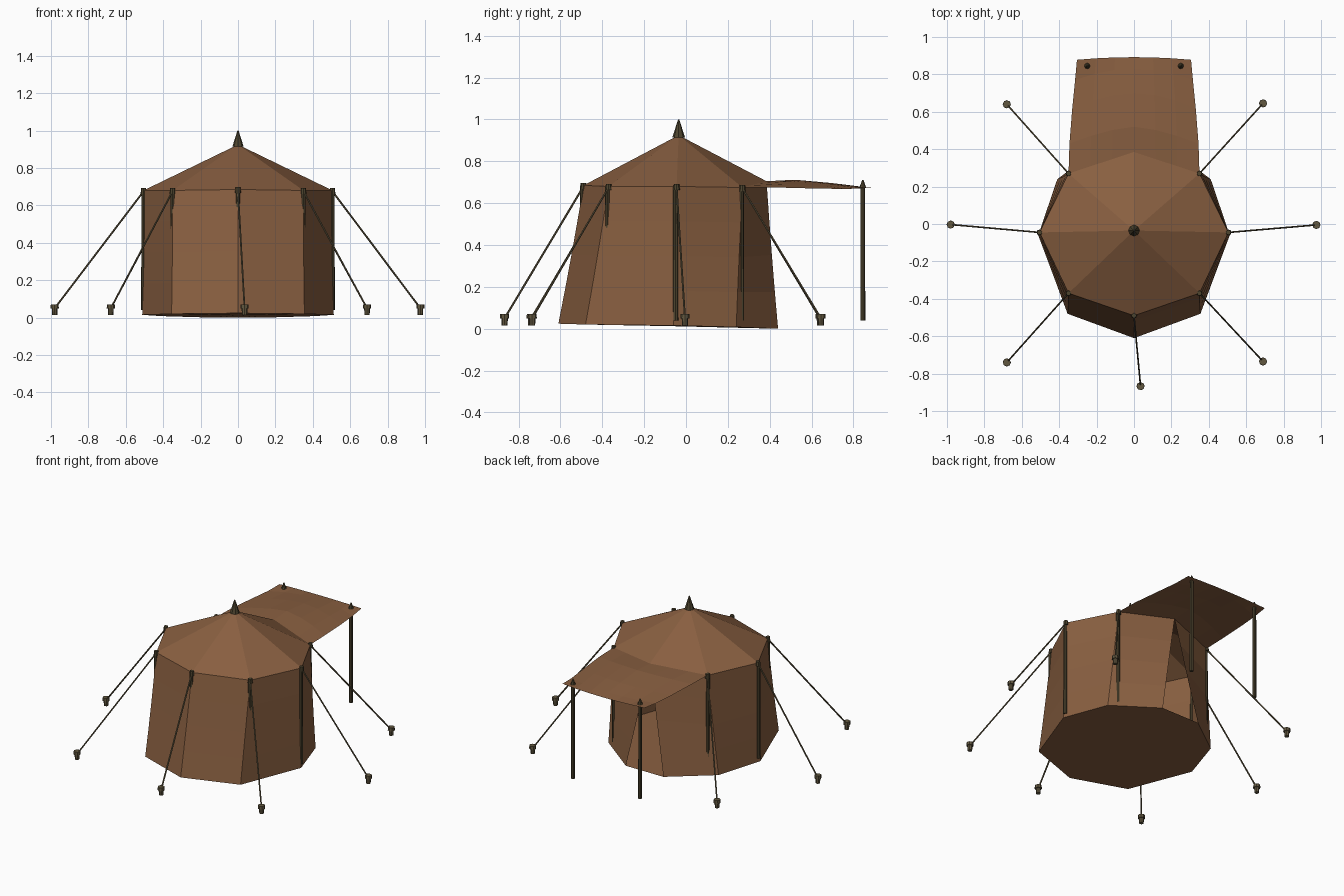
import bpy
from mathutils import Vector

if "Cube" in bpy.data.objects:
    bpy.data.objects.remove(bpy.data.objects["Cube"])


def material(name, color):
    m = bpy.data.materials.new(name)
    m.diffuse_color = (*color, 1)
    m.use_nodes = True
    m.node_tree.nodes["Principled BSDF"].inputs["Base Color"].default_value = m.diffuse_color
    return m


CANVAS = material("canvas", (0.25, 0.115, 0.052))
WOOD = material("wood", (0.075, 0.058, 0.028))
ROPE = material("rope", (0.12, 0.095, 0.05))


def mesh(name, verts, faces, mat):
    me = bpy.data.meshes.new(name)
    me.from_pydata([tuple(v) for v in verts], [], faces)
    me.materials.append(mat)
    ob = bpy.data.objects.new(name, me)
    bpy.context.collection.objects.link(ob)
    return ob


def rod(name, a, b, r1, r2, sides, mat):
    a, b = Vector(a), Vector(b)
    d = b - a
    bpy.ops.mesh.primitive_cone_add(vertices=sides, radius1=r1, radius2=r2,
                                    depth=d.length, location=(a + b) / 2)
    ob = bpy.context.object
    ob.name = name
    ob.rotation_euler = d.to_track_quat('Z', 'Y').to_euler()
    ob.data.materials.append(mat)
    return ob


# eave ring, starting at the doorway (back centre) and going round
half = [(0.35, 0.27, 0.675), (0.505, -0.045, 0.68), (0.35, -0.37, 0.68)]
eave = [(0, 0.385, 0.705)] + half + [(0, -0.49, 0.685)] + \
       [(-x, y, z) for x, y, z in reversed(half)]

# wall foot: nine points, parted at the door
foot_half = [(0.14, 0.44, 0.0), (0.41, 0.24, 0.008), (0.512, -0.06, 0.015),
             (0.355, -0.48, 0.02)]
foot = foot_half + [(0, -0.61, 0.024)] + [(-x, y, z) for x, y, z in reversed(foot_half)]

# roof
apex = (0, -0.035, 0.925)
mesh("roof", eave + [apex], [((i + 1) % 8, i, 8) for i in range(8)], CANVAS)

# walls: each panel is split into rows with a slight inward sag
ROWS = 4
tops = eave + [eave[0]]
verts, faces = [], []
for r in range(ROWS + 1):
    t = r / ROWS
    for top, bot in zip(tops, foot):
        p = Vector(bot).lerp(Vector(top), t)
        sag = 1 - 0.02 * t * (1 - t)
        verts.append((p.x * sag, p.y * sag, p.z))
for r in range(ROWS):
    for i in range(8):
        a = r * 9 + i
        faces.append((a + 1, a, a + 9, a + 10))
mesh("walls", verts, faces, CANVAS)

# floor
mesh("floor", foot + [(0, -0.06, 0.012)],
     [(i, (i + 1) % 9, 9) for i in range(9)], CANVAS)

# awning: rows of centre y, side y, half width, centre z, side z, curve power
rows = [(0.385, 0.27, 0.35, 0.705, 0.675, 1), (0.52, 0.43, 0.345, 0.712, 0.675, 1.5),
        (0.70, 0.62, 0.33, 0.696, 0.67, 1.8), (0.83, 0.77, 0.315, 0.68, 0.668, 2),
        (0.892, 0.878, 0.305, 0.672, 0.675, 2)]
verts = []
for yc, ys, w, zc, zs, p in rows:
    for k in range(-3, 4):
        t = abs(k / 3) ** p
        verts.append((w * k / 3, yc + (ys - yc) * t, zc + (zs - zc) * t))
mesh("awning", verts, [(r * 7 + i, r * 7 + i + 1, r * 7 + i + 8, r * 7 + i + 7)
                       for r in range(4) for i in range(6)], CANVAS)

# awning poles with pointed tips
for x in (-0.25, 0.25):
    rod("awning_pole", (x, 0.845, 0.04), (x, 0.845, 0.68), 0.012, 0.011, 8, WOOD)
    rod("awning_pole_tip", (x, 0.845, 0.675), (x, 0.845, 0.712), 0.016, 0.003, 8, WOOD)

# roof finial
rod("finial", (0, -0.035, 0.915), (0, -0.035, 1.0), 0.03, 0.003, 8, WOOD)

# wall poles, guy ropes and stakes around the eave
stakes = [(0.69, 0.645), (0.975, -0.005), (0.69, -0.735), (0.035, -0.867),
          (-0.68, -0.74), (-0.98, -0.003), (-0.68, 0.64)]
for (x, y, z), (sx, sy) in zip(eave[1:], stakes):
    rod("wall_pole", (x, y - 0.005, 0.04), (x, y - 0.005, z), 0.013, 0.011, 8, WOOD)
    rod("pole_cap", (x, y, z - 0.018), (x, y, z + 0.012), 0.016, 0.013, 8, WOOD)
    rod("guy_rope", (x, y, z - 0.005), (sx, sy, 0.05), 0.005, 0.005, 6, ROPE)
    rod("stake", (sx, sy, 0.015), (sx, sy, 0.06), 0.014, 0.016, 8, ROPE)
    rod("stake_head", (sx, sy, 0.048), (sx, sy, 0.07), 0.022, 0.021, 8, ROPE)
